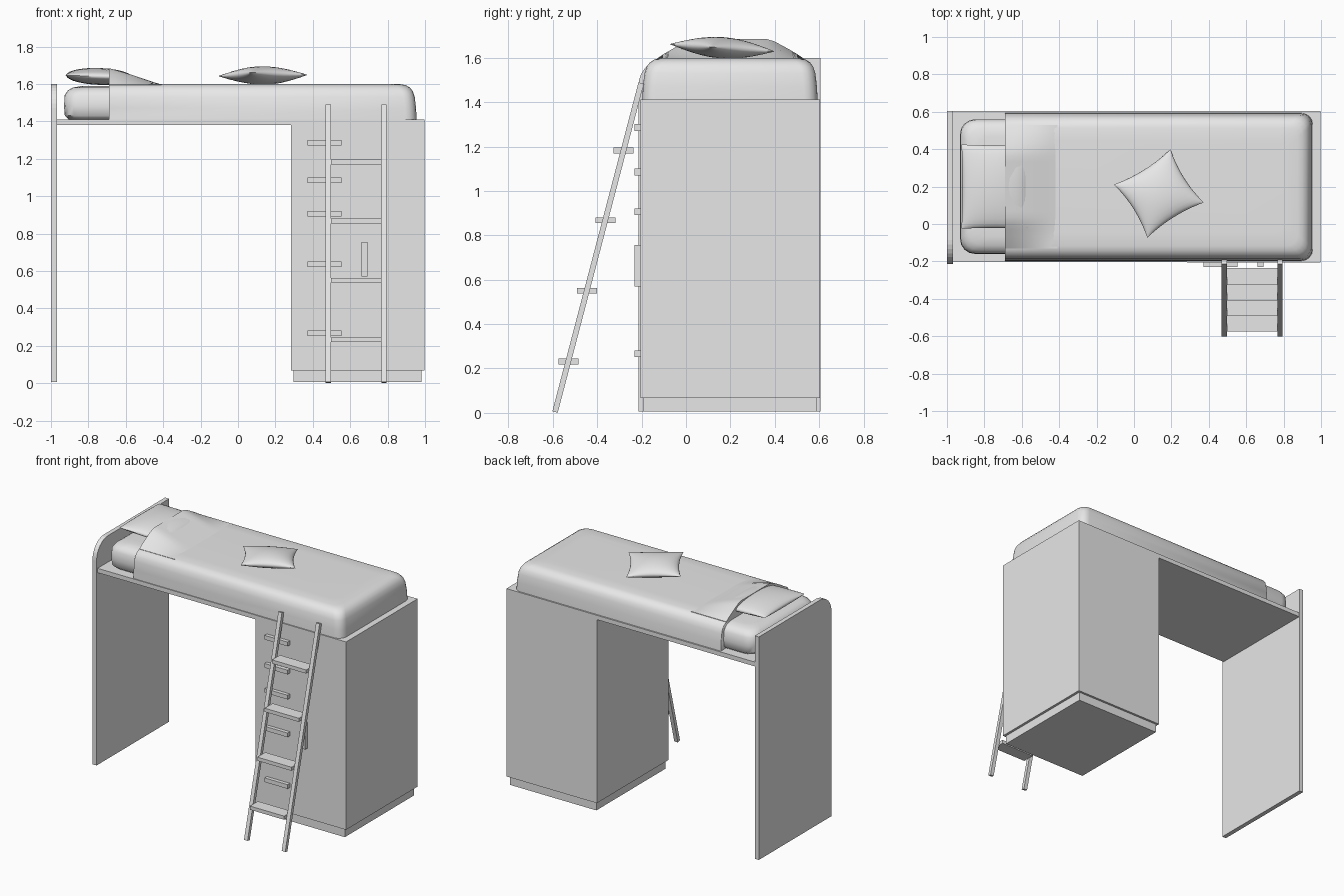
import bpy, bmesh, math
from mathutils import Vector, Matrix

cube = bpy.data.objects.get("Cube")
if cube:
    bpy.data.objects.remove(cube, do_unlink=True)

grey = bpy.data.materials.new("light grey")
grey.use_nodes = True
grey.diffuse_color = (0.8, 0.8, 0.8, 1)
grey.node_tree.nodes["Principled BSDF"].inputs["Base Color"].default_value = (0.8, 0.8, 0.8, 1)


def finish(name, bm, smooth=None):
    bmesh.ops.remove_doubles(bm, verts=bm.verts, dist=0.0005)
    bmesh.ops.recalc_face_normals(bm, faces=bm.faces)
    mesh = bpy.data.meshes.new(name)
    bm.to_mesh(mesh)
    bm.free()
    mesh.materials.append(grey)
    ob = bpy.data.objects.new(name, mesh)
    bpy.context.collection.objects.link(ob)
    if smooth:
        bpy.ops.object.select_all(action='DESELECT')
        ob.select_set(True)
        bpy.context.view_layer.objects.active = ob
        bpy.ops.object.shade_smooth_by_angle(angle=math.radians(smooth))
    return ob


def box(name, x, y, z):
    """Box from three (low, high) ranges."""
    bm = bmesh.new()
    bmesh.ops.create_cube(bm, size=1)
    for v in bm.verts:
        v.co = [(lo + hi) / 2 + c * (hi - lo) for c, (lo, hi) in zip(v.co, (x, y, z))]
    return finish(name, bm)


def loft(name, rings, smooth):
    """Closed rings joined in order and capped."""
    bm = bmesh.new()
    rows = [[bm.verts.new(p) for p in ring] for ring in rings]
    n = len(rows[0])
    for a, b in zip(rows, rows[1:]):
        for i in range(n):
            bm.faces.new((a[i], a[(i + 1) % n], b[(i + 1) % n], b[i]))
    bm.faces.new(rows[0])
    bm.faces.new(rows[-1])
    return finish(name, bm, smooth)


def outline(x0, x1, y0, y1, z, r_head, r_foot, steps=4):
    """Rounded rectangle with separate corner radii at each end."""
    corners = ((x1, y1, r_foot, 1, 1), (x0, y1, r_head, -1, 1),
               (x0, y0, r_head, -1, -1), (x1, y0, r_foot, 1, -1))
    pts = []
    for q, (x, y, r, sx, sy) in enumerate(corners):
        for i in range(steps + 1):
            a = (q + i / steps) * math.pi / 2
            pts.append((x - sx * r + r * math.cos(a), y - sy * r + r * math.sin(a), z))
    return pts


def pillow(name, half_x, half_y, thick, pinch, matrix, n=14):
    """Cushion with thin seams and pulled-in sides."""
    bm = bmesh.new()
    for side in (1, -1):
        grid = []
        for i in range(n + 1):
            u = -math.cos(math.pi * i / n)
            row = []
            for j in range(n + 1):
                v = -math.cos(math.pi * j / n)
                puff = math.sqrt(max(0, (1 - u * u) * (1 - v * v)))
                p = Vector((half_x * u * (1 - pinch * (1 - v * v)),
                            half_y * v * (1 - pinch * (1 - u * u)),
                            side * thick * puff))
                row.append(bm.verts.new(matrix @ p))
            grid.append(row)
        for i in range(n):
            for j in range(n):
                bm.faces.new((grid[i][j], grid[i + 1][j], grid[i + 1][j + 1], grid[i][j + 1]))
    return finish(name, bm, 60)


# Headboard panel with a rounded front top corner
R = 0.13
FRONT, BACK, TOP = -0.215, 0.605, 1.6
side = [(BACK, 0.006), (BACK, TOP)]
for i in range(9):
    a = math.pi / 2 * (1 + i / 8)
    side.append((FRONT + R + R * math.cos(a), TOP - R + R * math.sin(a)))
side.append((FRONT, 0.006))
loft("headboard", [[(x, y, z) for y, z in side] for x in (-1, -0.968)], None)

# Bed platform, storage cabinet and plinth
box("platform", (-0.968, 0.285), (-0.203, 0.603), (1.38, 1.411))
box("cabinet", (0.283, 0.998), (-0.205, 0.603), (0.068, 1.411))
box("plinth", (0.298, 0.98), (-0.193, 0.587), (0.006, 0.068))

# Drawer pulls and door handle
for i, z in enumerate((0.267, 0.636, 0.906, 1.085, 1.286)):
    box(f"drawer_handle_{i + 1}", (0.372, 0.554), (-0.231, -0.203), (z - 0.015, z + 0.015))
box("door_handle", (0.66, 0.693), (-0.231, -0.203), (0.57, 0.756))

# Leaning ladder
foot, head = Vector((0, -0.59, 0.004)), Vector((0, -0.202, 1.486))
lean = head - foot
for name, x in (("right", 0.483), ("left", 0.781)):
    rail = box(f"ladder_rail_{name}", (-0.014, 0.014), (-0.0125, 0.0125),
               (-lean.length / 2, lean.length / 2))
    rail.data.transform(Matrix.Translation((foot + head) / 2 + Vector((x, 0, 0)))
                        @ lean.to_track_quat('Z', 'X').to_matrix().to_4x4()
                        @ Matrix.Rotation(math.pi / 2, 4, 'Z'))
for i, z in enumerate((0.232, 0.55, 0.868, 1.182)):
    y = foot.y + lean.y * z / lean.z
    box(f"ladder_step_{i + 1}", (0.497, 0.767), (y - 0.045, y + 0.045), (z - 0.013, z + 0.013))

# Mattress
layers = [(1.411, 0.025), (1.43, 0.004), (1.48, 0), (1.54, 0.003), (1.565, 0.02),
          (1.58, 0.045), (1.588, 0.09)]
loft("mattress", [outline(-0.93 + d, 0.85, -0.16 + d, 0.56 - d, z, 0.08, 0.02)
                  for z, d in layers], 50)

# Bed cover, cut straight at the head end and rounded at the foot
layers = [(1.411, 0), (1.47, 0.003), (1.53, 0.01), (1.56, 0.02), (1.58, 0.035),
          (1.592, 0.055), (1.598, 0.08), (1.6, 0.15)]
loft("cover", [outline(-0.69, 0.955 - d, -0.197 + d, 0.593 - d, z, 0.001, 0.06)
               for z, d in layers], 50)

# Raised part of the cover over the pillow
CY, rings = 0.2, []
for i in range(9):
    t = i / 8
    rise = 0.087 * (1 - t) ** 1.1 * (1 + 0.25 * t)
    ring = [(-0.69 + 0.28 * t, CY + s * 0.33, 1.59) for s in (1, -1)]
    for j in range(21):
        s = j / 10 - 1
        g = min(1, (1 - abs(s)) / 0.46)
        ring.append((-0.69 + 0.28 * t, CY + s * 0.33, 1.597 + rise * g ** 0.9))
    rings.append(ring)
loft("cover_bulge", rings, 50)

# Pillows
pillow("head_pillow", 0.18, 0.225, 0.045, 0.02,
       Matrix.Translation((-0.742, 0.2, 1.64)) @ Matrix.Rotation(math.radians(2), 4, 'Y'))
pillow("small_cushion", 0.178, 0.168, 0.048, 0.11,
       Matrix.Translation((0.133, 0.163, 1.645)) @ Matrix.Rotation(math.radians(-4), 4, 'X')
       @ Matrix.Rotation(math.radians(32), 4, 'Z'))
